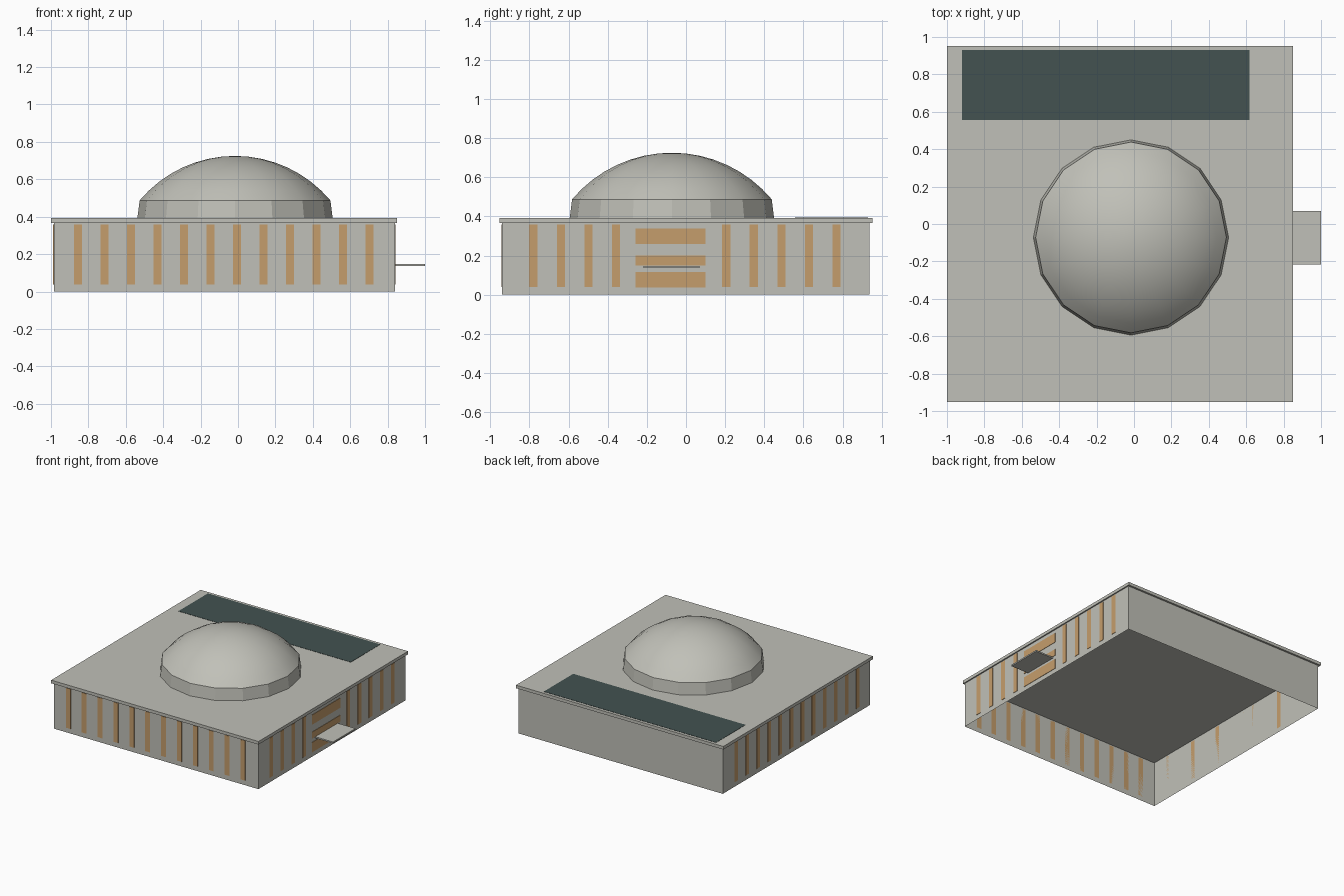
import bpy, bmesh, math

if "Cube" in bpy.data.objects:
    bpy.data.objects.remove(bpy.data.objects["Cube"])


def material(name, rgb):
    m = bpy.data.materials.new(name)
    m.diffuse_color = (*rgb, 1)
    m.use_nodes = True
    m.node_tree.nodes["Principled BSDF"].inputs["Base Color"].default_value = m.diffuse_color
    return m


STONE = material("pale_stone", (0.53, 0.53, 0.48))
AMBER = material("amber_glass", (0.56, 0.34, 0.15))
SLATE = material("dark_slate", (0.056, 0.085, 0.083))


def finish(name, bm, mat):
    bmesh.ops.recalc_face_normals(bm, faces=bm.faces[:])
    me = bpy.data.meshes.new(name)
    bm.to_mesh(me)
    bm.free()
    me.materials.append(mat)
    ob = bpy.data.objects.new(name, me)
    bpy.context.collection.objects.link(ob)
    return ob


def add_box(bm, x0, x1, y0, y1, z0, z1):
    verts = bmesh.ops.create_cube(bm, size=1)["verts"]
    for v in verts:
        v.co = (x1 if v.co.x > 0 else x0,
                y1 if v.co.y > 0 else y0,
                z1 if v.co.z > 0 else z0)
    return verts


def box(name, mat, *dims):
    bm = bmesh.new()
    add_box(bm, *dims)
    return finish(name, bm, mat)


# Outer wall planes and roof levels
WX0, WX1, WY0, WY1 = -0.985, 0.84, -0.94, 0.938
ROOF_LOW, ROOF_TOP = 0.367, 0.392
SKIN = 0.003

# Walls: a hollow shell open at the bottom, closed above by the roof slab
bm = bmesh.new()
add_box(bm, WX0, WX1, WY0, WY1, 0, ROOF_LOW)
caps = [f for f in bm.faces if abs(f.normal.z) > 0.5 or
        len({round(v.co.z, 3) for v in f.verts}) == 1]
bmesh.ops.delete(bm, geom=caps, context='FACES_ONLY')
finish("walls", bm, STONE)

# Overhanging roof, dark roof panel and entrance canopy
box("roof_slab", STONE, -1.0, 0.85, -0.953, 0.953, ROOF_LOW, ROOF_TOP)
box("roof_panel", SLATE, -0.92, 0.617, 0.556, 0.93, ROOF_TOP - 0.002, ROOF_TOP + 0.002)
box("entrance_canopy", STONE, WX1, 1.0, -0.217, 0.069, 0.136, 0.147)

# Tall window strips on the front, left and right walls
Z0, Z1, HALF = 0.038, 0.359, 0.021
bm = bmesh.new()
for i in range(12):
    x = -0.855 + i * 0.1417
    add_box(bm, x - HALF, x + HALF, WY0 - SKIN, WY0, Z0, Z1)
finish("front_windows", bm, AMBER)

for name, xa, xb, gap in (("left_windows", WX0 - SKIN, WX0, ()),
                          ("right_windows", WX1, WX1 + SKIN, (4, 5, 6))):
    bm = bmesh.new()
    for i in range(12):
        if i not in gap:
            y = -0.78 + i * 0.1408
            add_box(bm, xa, xb, y - HALF, y + HALF, Z0, Z1)
    finish(name, bm, AMBER)

# Broad glazed bands around the entrance
bm = bmesh.new()
for z0, z1 in ((0.037, 0.117), (0.148, 0.2), (0.26, 0.338)):
    add_box(bm, WX1, WX1 + SKIN, -0.258, 0.1, z0, z1)
finish("entrance_glazing", bm, AMBER)

# Sixteen-sided drum and smooth shallow dome
CX, CY, SIDES = -0.016, -0.072, 16
DRUM_TOP, DOME_TOP, RIM = 0.487, 0.725, 0.51


def lathe(name, profile):
    bm = bmesh.new()
    rings = []
    for r, z in profile:
        if r < 1e-4:
            rings.append([bm.verts.new((CX, CY, z))] * SIDES)
        else:
            rings.append([bm.verts.new((CX + r * math.cos(2 * math.pi * k / SIDES),
                                        CY + r * math.sin(2 * math.pi * k / SIDES), z))
                          for k in range(SIDES)])
    for a, b in zip(rings, rings[1:]):
        for k in range(SIDES):
            n = (k + 1) % SIDES
            corners = [a[k], a[n], b[n], b[k]]
            bm.faces.new(list(dict.fromkeys(corners)))
    return finish(name, bm, STONE)


lathe("dome_drum", [(0.522, ROOF_TOP), (RIM, DRUM_TOP)])

rise = DOME_TOP - DRUM_TOP
radius = (RIM ** 2 + rise ** 2) / (2 * rise)
sweep = math.asin(RIM / radius)
STEPS = 8
dome = lathe("dome", [(radius * math.sin(sweep * (1 - i / STEPS)),
                       DOME_TOP - radius + radius * math.cos(sweep * (1 - i / STEPS)))
                      for i in range(STEPS + 1)])
for p in dome.data.polygons:
    p.use_smooth = True
